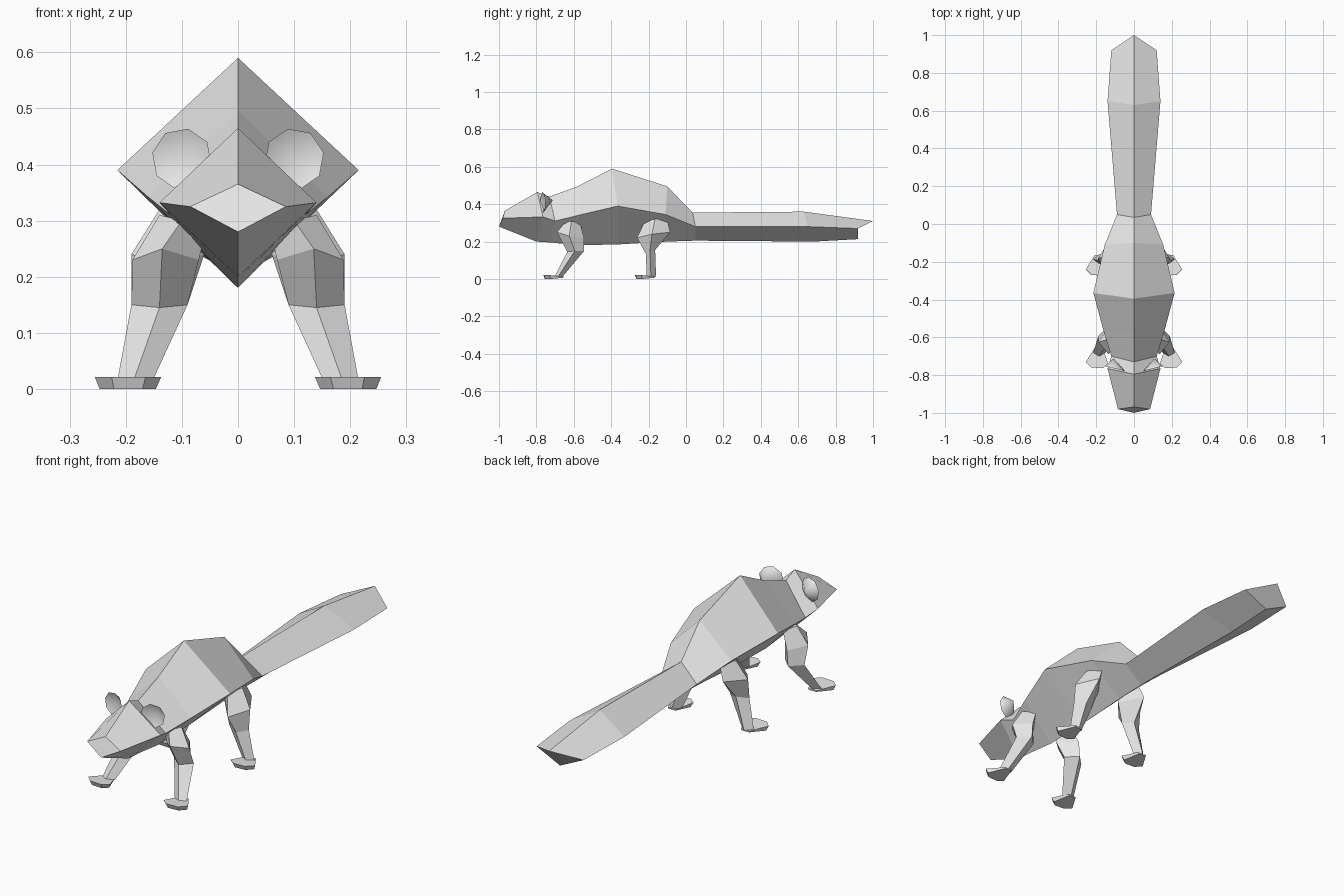
import bpy, bmesh, math

if "Cube" in bpy.data.objects:
    bpy.data.objects.remove(bpy.data.objects["Cube"])

fur = bpy.data.materials.new("light grey fur")
fur.diffuse_color = (0.8, 0.8, 0.8, 1)
fur.use_nodes = True
fur.node_tree.nodes["Principled BSDF"].inputs["Base Color"].default_value = fur.diffuse_color


def finish(name, bm, smooth=None):
    bmesh.ops.recalc_face_normals(bm, faces=bm.faces[:])
    me = bpy.data.meshes.new(name)
    bm.to_mesh(me)
    bm.free()
    me.materials.append(fur)
    ob = bpy.data.objects.new(name, me)
    bpy.context.collection.objects.link(ob)
    if smooth:
        bpy.ops.object.select_all(action='DESELECT')
        ob.select_set(True)
        bpy.context.view_layer.objects.active = ob
        bpy.ops.object.shade_smooth_by_angle(angle=math.radians(smooth))
    return ob


def loft(name, rings, smooth=None):
    """Skin a list of equally long point rings and cap both ends."""
    bm = bmesh.new()
    rows = [[bm.verts.new(p) for p in ring] for ring in rings]
    n = len(rows[0])
    for a, b in zip(rows, rows[1:]):
        for i in range(n):
            j = (i + 1) % n
            bm.faces.new((a[i], a[j], b[j], b[i]))
    bm.faces.new(rows[0])
    bm.faces.new(rows[-1][::-1])
    return finish(name, bm, smooth)


def mirrored(points, s):
    return [(s * x, y, z) for x, y, z in points]


# Head, body and tail: diamond sections
# (top y, top z, half width, side y, side z, bottom y, bottom z)
sections = [
    (-0.968, 0.365, 0.085, -0.98, 0.325, -1.0, 0.28),    # nose
    (-0.795, 0.465, 0.14, -0.765, 0.332, -0.80, 0.20),   # back of head
    (-0.73, 0.44, 0.12, -0.70, 0.31, -0.72, 0.195),      # neck
    (-0.58, 0.495, 0.16, -0.57, 0.342, -0.58, 0.18),     # shoulders
    (-0.395, 0.59, 0.215, -0.365, 0.39, -0.36, 0.185),   # back
    (-0.10, 0.495, 0.155, -0.11, 0.345, -0.10, 0.20),    # rump
    (0.035, 0.355, 0.09, 0.05, 0.28, 0.05, 0.205),       # tail root
    (0.63, 0.36, 0.14, 0.65, 0.28, 0.68, 0.20),          # tail bulge
    (1.0, 0.31, 0.12, 0.92, 0.27, 0.92, 0.213),          # tail end
]
loft("body_and_tail", [
    [(0, ty, tz), (w, sy, sz), (0, by, bz), (-w, sy, sz)]
    for ty, tz, w, sy, sz, by, bz in sections])


def leg_ring(xo, xi, xf, z, yf, zf, yb, zb):
    """Four-sided section: front, outer, back and inner corner."""
    ym = yf * 0.55 + yb * 0.45
    return [(xf, yf, zf), (xo, ym, z), (xf, yb, zb), (xi, ym, z)]


front_leg = [
    leg_ring(0.14, 0.05, 0.10, 0.31, -0.65, 0.30, -0.565, 0.295),
    leg_ring(0.188, 0.07, 0.135, 0.23, -0.69, 0.25, -0.545, 0.22),
    leg_ring(0.19, 0.09, 0.14, 0.15, -0.635, 0.145, -0.545, 0.15),
    leg_ring(0.215, 0.152, 0.185, 0.015, -0.70, 0.018, -0.66, 0.012),
]
hind_leg = [
    leg_ring(0.14, 0.04, 0.10, 0.32, -0.22, 0.31, -0.10, 0.32),
    leg_ring(0.19, 0.06, 0.13, 0.24, -0.262, 0.22, -0.085, 0.25),
    leg_ring(0.19, 0.09, 0.14, 0.15, -0.215, 0.135, -0.165, 0.155),
    leg_ring(0.215, 0.152, 0.185, 0.015, -0.21, 0.018, -0.16, 0.012),
]

# Paw outline seen from above, y measured from the heel
paw = [(0.165, 0.0), (0.208, 0.0), (0.255, -0.075), (0.225, -0.105),
       (0.165, -0.108), (0.137, -0.085)]


def paw_rings(heel):
    top = [(x, heel + y, 0.013 if y == 0 else 0.021) for x, y in paw]
    low = [(0.2 + (x - 0.2) * 0.85, heel + y * 0.92, 0.007 if y == 0 else 0.0)
           for x, y in paw]
    return [top, low]


def ear(name, s):
    """Cupped eight-sided disc with a pointed back."""
    bm = bmesh.new()
    rim = []
    for k in range(8):
        a = math.radians(45 * k + 12)
        x, z = 0.1 + 0.054 * math.cos(a), 0.41 + 0.055 * math.sin(a)
        rim.append(bm.verts.new((s * x, -0.772 + 0.25 * (x - 0.075), z)))
    cup = bm.verts.new((s * 0.103, -0.742, 0.41))
    back = bm.verts.new((s * 0.108, -0.712, 0.42))
    for k in range(8):
        j = (k + 1) % 8
        bm.faces.new((rim[k], rim[j], cup))
        bm.faces.new((rim[j], rim[k], back))
    finish(name, bm, 50)


for s, side in ((1, "right"), (-1, "left")):
    for label, leg, heel in (("front", front_leg, -0.655),
                             ("hind", hind_leg, -0.165)):
        loft(f"{label}_leg_{side}", [mirrored(r, s) for r in leg])
        loft(f"{label}_paw_{side}", [mirrored(r, s) for r in paw_rings(heel)])
    ear(f"ear_{side}", s)
